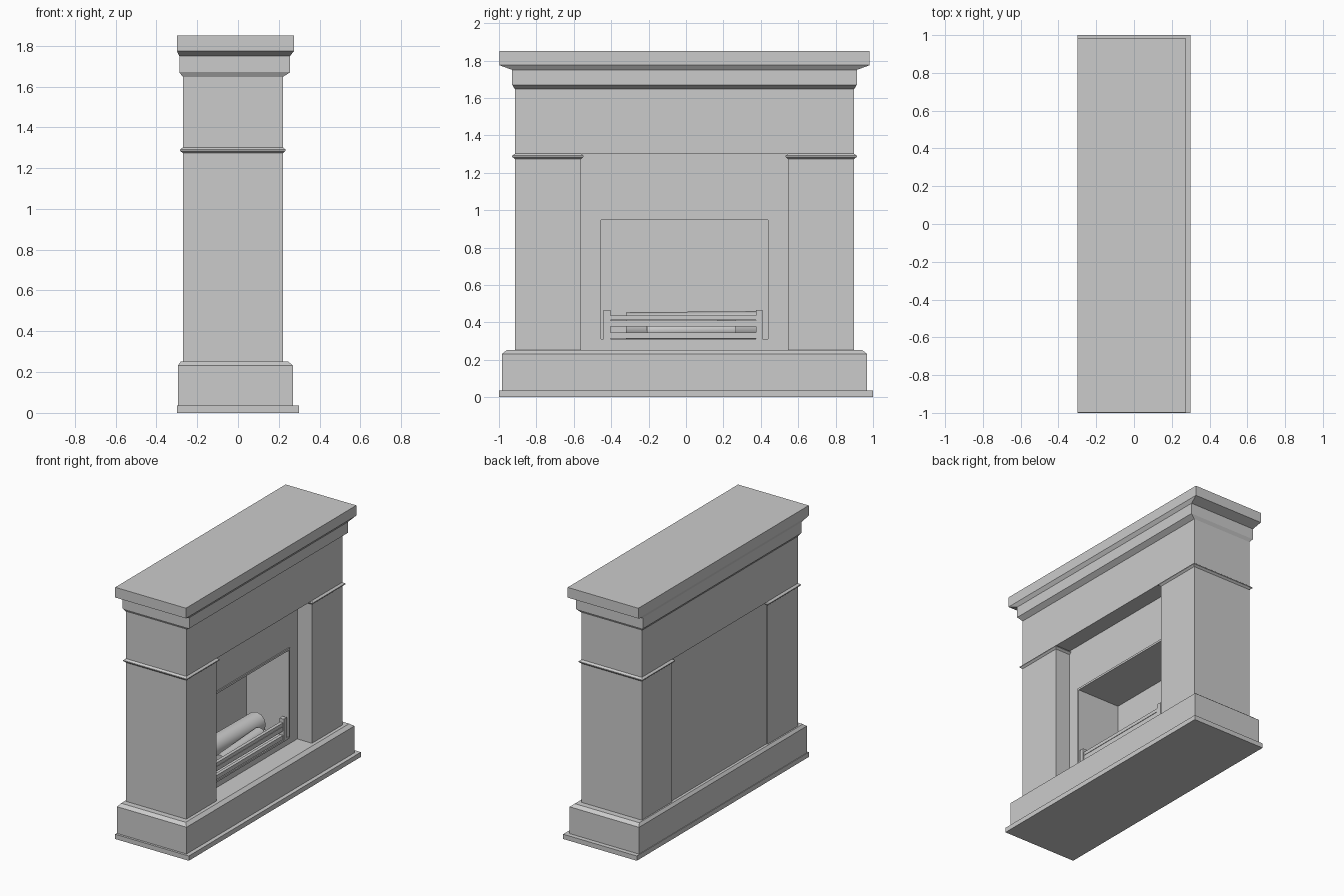
import bpy, bmesh, math
from mathutils import Vector

if "Cube" in bpy.data.objects:
    bpy.data.objects.remove(bpy.data.objects["Cube"])

YC = -0.008  # the body sits slightly off the slab centre


def loft(name, rings):
    """Stack of rectangles (x0, x1, y0, y1, z) joined into a closed solid."""
    bm = bmesh.new()
    loops = [[bm.verts.new(p) for p in ((x0, y0, z), (x1, y0, z), (x1, y1, z), (x0, y1, z))]
             for x0, x1, y0, y1, z in rings]
    for a, b in zip(loops, loops[1:]):
        for i in range(4):
            j = (i + 1) % 4
            bm.faces.new((a[i], a[j], b[j], b[i]))
    bm.faces.new(loops[0][::-1])
    bm.faces.new(loops[-1])
    me = bpy.data.meshes.new(name)
    bm.to_mesh(me)
    bm.free()
    ob = bpy.data.objects.new(name, me)
    bpy.context.collection.objects.link(ob)
    return ob


def box(name, x0, x1, y0, y1, z0, z1):
    return loft(name, [(x0, x1, y0, y1, z0), (x0, x1, y0, y1, z1)])


def centred(name, rings):
    """Loft whose rings are (x0, x1, half width, z) about the body centre."""
    return loft(name, [(a, b, YC - h, YC + h, z) for a, b, h, z in rings])


def cut(ob, cutter):
    m = ob.modifiers.new("opening", 'BOOLEAN')
    m.operation, m.solver, m.object = 'DIFFERENCE', 'EXACT', cutter
    cutter.hide_render = True
    cutter.hide_set(True)


def log(name, a, b, r0, r1, sides=12):
    a, b = Vector(a), Vector(b)
    d = b - a
    bpy.ops.mesh.primitive_cone_add(vertices=sides, radius1=r0, radius2=r1, depth=d.length,
                                    location=(a + b) / 2,
                                    rotation=d.to_track_quat('Z', 'Y').to_euler())
    bpy.context.object.name = name
    bpy.ops.object.shade_smooth_by_angle(angle=math.radians(40))


# base slab and chamfered plinth
box("base_slab", -0.30, 0.30, -1, 1, 0, 0.035)
centred("plinth", [(-0.295, 0.27, 0.975, 0.035), (-0.295, 0.27, 0.975, 0.232),
                   (-0.28, 0.245, 0.95, 0.252)])

# frieze, cornice moulding and mantel shelf
centred("frieze", [(-0.27, 0.22, 0.907, 1.30), (-0.27, 0.22, 0.907, 1.66)])
centred("cornice", [(-0.27, 0.22, 0.907, 1.647), (-0.288, 0.256, 0.921, 1.67),
                    (-0.288, 0.256, 0.921, 1.75), (-0.30, 0.275, 0.99, 1.775),
                    (-0.30, 0.275, 0.99, 1.85)])

# pillars with a pointed band around the top
for side, s in (("left", -1), ("right", 1)):
    lo, hi = sorted((YC + s * 0.554, YC + s * 0.907))
    box(side + "_pillar", -0.27, 0.22, lo, hi, 0.25, 1.30)
    e = 0.014
    loft(side + "_pillar_band",
         [(-0.27, 0.22, lo, hi, 1.273), (-0.27 - e, 0.22 + e, lo - e, hi + e, 1.285),
          (-0.27 - e, 0.22 + e, lo - e, hi + e, 1.291), (-0.27, 0.22, lo, hi, 1.302)])

# centre panel with firebox recess
panel = box("centre_panel", -0.26, 0.10, YC - 0.56, YC + 0.56, 0.25, 1.30)
cut(panel, box("firebox_cutter", -0.24, 0.20, YC - 0.447, YC + 0.447, 0.31, 0.947))

# thin trim frame around the opening
frame = box("opening_trim", 0.09, 0.108, YC - 0.458, YC + 0.458, 0.297, 0.962)
cut(frame, box("trim_cutter", 0.0, 0.20, YC - 0.447, YC + 0.447, 0.31, 0.947))

# grate posts and bars
for side, s in (("left", -1), ("right", 1)):
    lo, hi = sorted((-0.015 + s * 0.39, -0.015 + s * 0.425))
    box(side + "_grate_post", 0.075, 0.11, lo, hi, 0.31, 0.465)
for i, (z0, z1) in enumerate(((0.315, 0.345), (0.377, 0.41), (0.413, 0.438))):
    box("grate_bar_%d" % (i + 1), 0.08, 0.105, -0.405, 0.375, z0, z1)

# logs
log("back_log", (-0.13, -0.32, 0.382), (-0.11, 0.375, 0.385), 0.072, 0.075)
log("front_log", (0.0, -0.21, 0.355), (-0.01, 0.265, 0.365), 0.042, 0.05)
